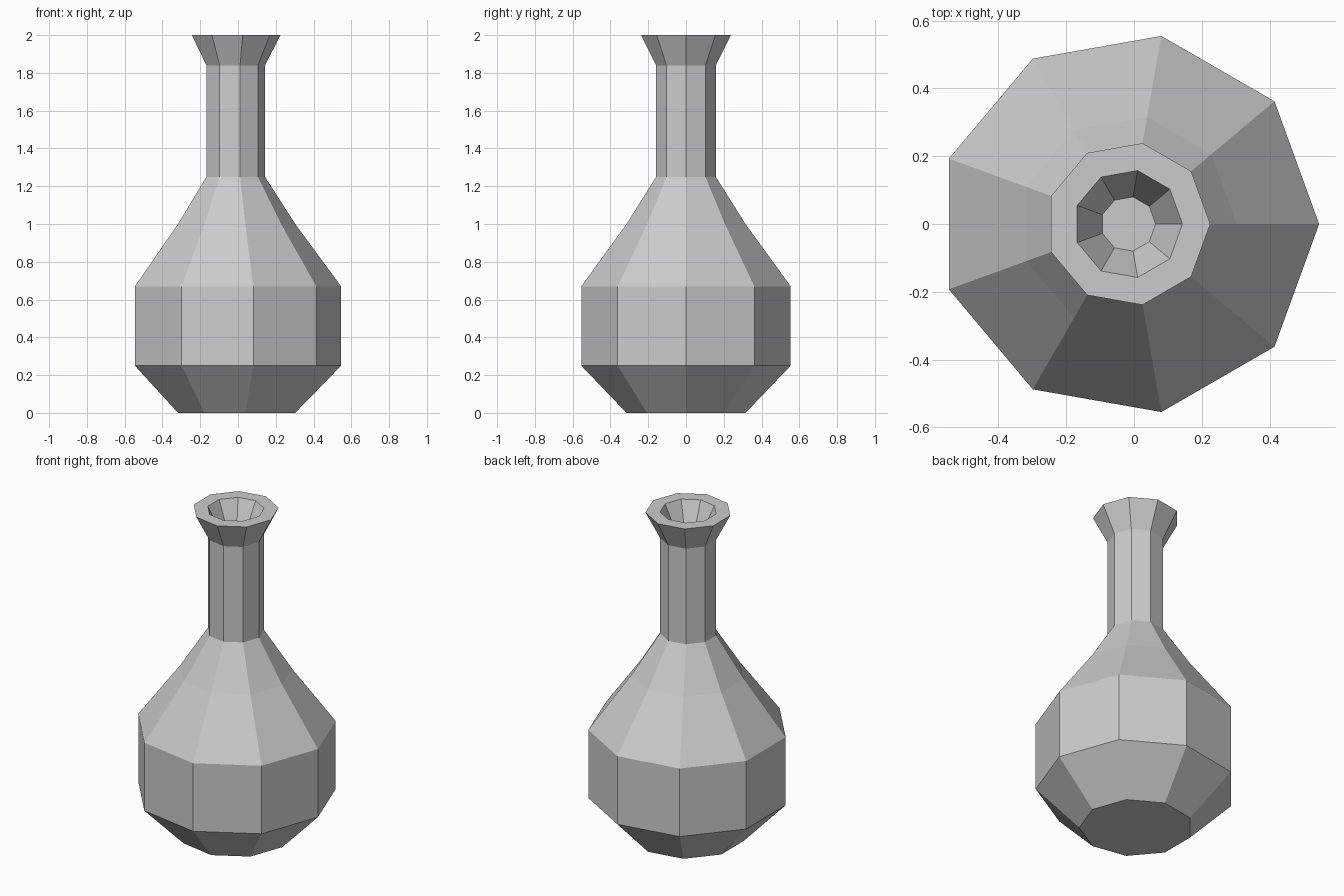
import bpy, bmesh
from math import cos, sin, pi

if "Cube" in bpy.data.objects:
    bpy.data.objects.remove(bpy.data.objects["Cube"])

SIDES = 9
CENTRE_X = -0.017  # nine-sided ring is offset so its bounds centre on x = 0

# Outer silhouette from base to lip, then over the rim into the mouth recess
profile = [(0.32, 0.0), (0.563, 0.25), (0.563, 0.67), (0.32, 1.0),
           (0.16, 1.25), (0.16, 1.84), (0.242, 2.0),
           (0.16, 2.0), (0.081, 1.84)]


def lathe(name, points):
    bm = bmesh.new()
    rings = [[bm.verts.new((CENTRE_X + r * cos(2 * pi * i / SIDES),
                            r * sin(2 * pi * i / SIDES), z))
              for i in range(SIDES)] for r, z in points]
    for low, high in zip(rings, rings[1:]):
        for i in range(SIDES):
            j = (i + 1) % SIDES
            bm.faces.new((low[i], low[j], high[j], high[i]))
    # Base and mouth floor
    bm.faces.new(rings[0][::-1])
    bm.faces.new(rings[-1])
    bmesh.ops.recalc_face_normals(bm, faces=bm.faces)
    mesh = bpy.data.meshes.new(name)
    bm.to_mesh(mesh)
    bm.free()
    obj = bpy.data.objects.new(name, mesh)
    bpy.context.collection.objects.link(obj)
    return obj


# Faceted bottle
lathe("bottle", profile)
